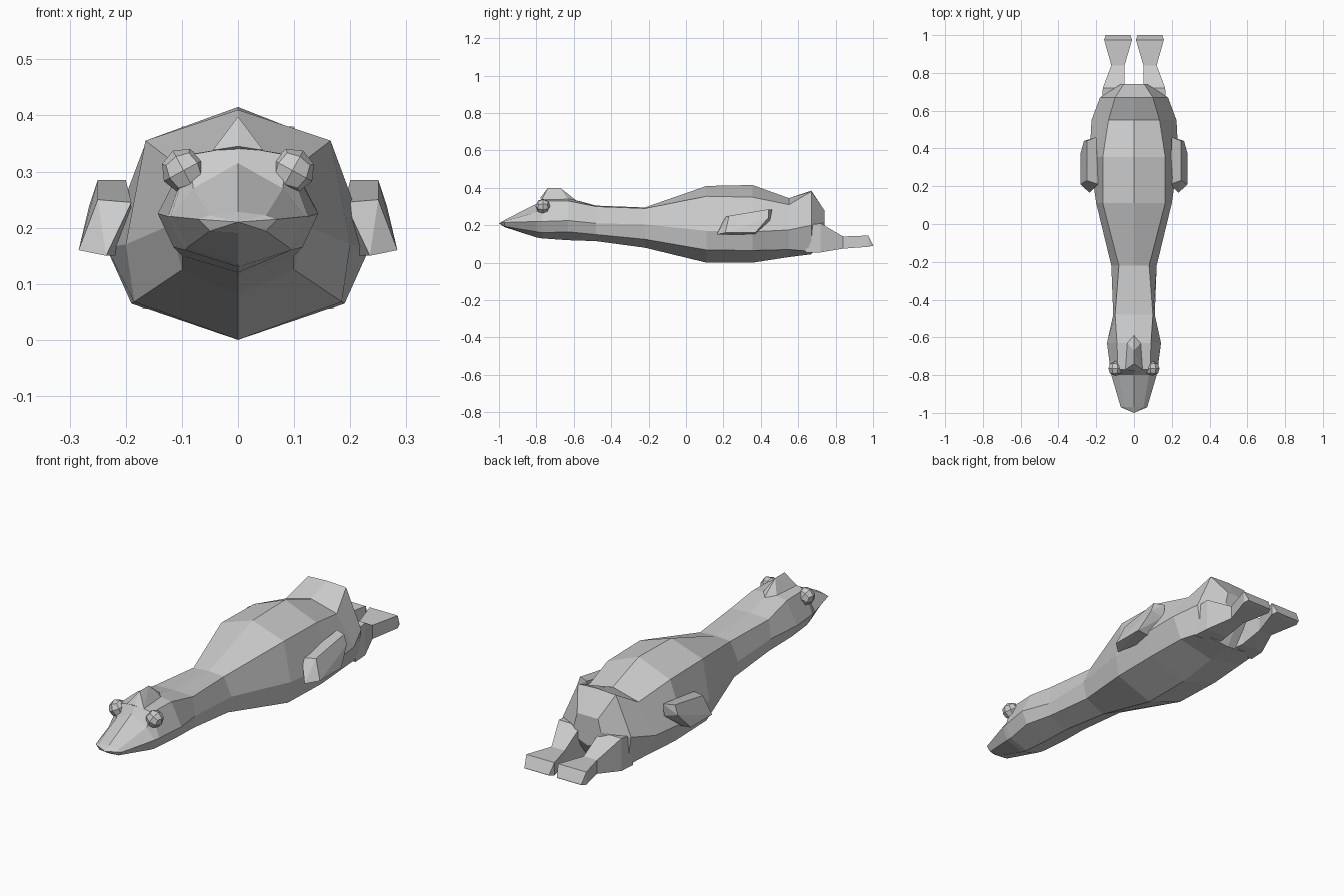
import bpy
import bmesh
from mathutils import Matrix, Vector

default_cube = bpy.data.objects.get("Cube")
if default_cube:
    bpy.data.objects.remove(default_cube, do_unlink=True)

# One plain grey for the whole bird
grey = bpy.data.materials.new("plain grey")
grey.use_nodes = True
grey_value = (0.6, 0.6, 0.6, 1)
grey.diffuse_color = grey_value
grey.node_tree.nodes["Principled BSDF"].inputs["Base Color"].default_value = grey_value


def finish(name, mesh_builder, mirrored=False):
    """Turn a bmesh into a flat shaded object, optionally mirrored across x."""
    bmesh.ops.recalc_face_normals(mesh_builder, faces=mesh_builder.faces)
    mesh = bpy.data.meshes.new(name)
    mesh_builder.to_mesh(mesh)
    mesh_builder.free()
    mesh.materials.append(grey)
    part = bpy.data.objects.new(name, mesh)
    bpy.context.collection.objects.link(part)
    if mirrored:
        mirror = part.modifiers.new("mirror", "MIRROR")
        mirror.use_axis[0] = True
        mirror.use_mirror_merge = False
    return part


def loft(rings, tip=None):
    """Skin closed rings of points; the first end may taper to a tip."""
    builder = bmesh.new()
    loops = [[builder.verts.new(point) for point in ring] for ring in rings]
    for near, far in zip(loops, loops[1:]):
        for i in range(len(near)):
            j = (i + 1) % len(near)
            builder.faces.new((near[i], near[j], far[j], far[i]))
    builder.faces.new(loops[-1])
    if tip:
        point = builder.verts.new(tip)
        first = loops[0]
        for i in range(len(first)):
            builder.faces.new((first[i], first[i - 1], point))
    else:
        builder.faces.new(loops[0])
    return builder


def hull(points):
    """Wrap a small set of points in a convex solid."""
    builder = bmesh.new()
    corners = [builder.verts.new(point) for point in points]
    bmesh.ops.convex_hull(builder, input=corners)
    bmesh.ops.dissolve_limit(builder, angle_limit=0.08,
                             verts=builder.verts, edges=builder.edges)
    return builder


def body_ring(y, top, upper_x, upper_z, side_x, side_z, lower_x, lower_z, bottom):
    """Eight sided cross-section, symmetric about the spine."""
    half = [(upper_x, upper_z), (side_x, side_z), (lower_x, lower_z)]
    outline = [(0, top)] + half + [(0, bottom)]
    outline += [(-x, z) for x, z in reversed(half)]
    return [Vector((x, y, z)) for x, z in outline]


# Body: beak, head, neck, trunk and raised tail
sections = [
    (-.97, .228, .05, .222, .07, .215, .05, .194, .19),
    (-.8, .315, .08, .27, .12, .22, .09, .165, .135),
    (-.77, .345, .085, .33, .125, .22, .095, .16, .13),
    (-.63, .345, .09, .33, .143, .225, .115, .165, .12),
    (-.48, .305, .1, .3, .11, .21, .1, .15, .115),
    (-.22, .295, .08, .29, .12, .205, .1, .125, .08),
    (.11, .41, .165, .355, .2, .17, .185, .068, 0),
    (.355, .415, .165, .35, .235, .165, .19, .065, 0),
    (.55, .345, .135, .31, .225, .175, .18, .07, .03),
    (.67, .385, .1, .38, .18, .2, .16, .06, .045),
    (.74, .28, .055, .28, .07, .22, .05, .16, .14),
]
finish("body", loft([body_ring(*section) for section in sections], tip=(0, -1, .21)))


# Legs trailing behind, flaring into flat feet
def leg_ring(y, inner, outer, bottom, top):
    return [(inner, y, bottom), (outer, y, bottom), (outer, y, top), (inner, y, top)]


leg_sections = [
    (.64, .04, .17, .055, .2),
    (.72, .05, .165, .055, .21),
    (.84, .05, .12, .075, .14),
    (.975, .01, .158, .085, .145),
    (1, .02, .15, .09, .095),
]
finish("legs", loft([leg_ring(*section) for section in leg_sections]), mirrored=True)

# Folded wings: an outer panel sunk into the flank
wing_outer = [(.284, .21, .16), (.25, .23, .25), (.25, .44, .285),
              (.265, .44, .24), (.284, .37, .16)]
wing_inner = [(.235, .165, .15), (.19, .21, .245), (.2, .46, .285),
              (.2, .45, .225), (.2, .37, .15)]
finish("wings", hull(wing_outer + wing_inner), mirrored=True)

# Crest ridge on the crown
crest_side = [(.045, -.77, .338), (.036, -.63, .338)]
crest_ridge = [(0, -.78, .345), (0, -.74, .398), (0, -.67, .398), (0, -.59, .335)]
finish("crest", hull(crest_ridge + crest_side + [(-x, y, z) for x, y, z in crest_side]))

# Faceted ball eyes: a subdivided cube pushed out to a sphere
eyes = bmesh.new()
bmesh.ops.create_cube(eyes, size=1)
bmesh.ops.subdivide_edges(eyes, edges=eyes.edges[:], cuts=1, use_grid_fill=True)
for vert in eyes.verts:
    vert.co = vert.co.normalized() * .04
bmesh.ops.rotate(eyes, verts=eyes.verts, matrix=Matrix.Rotation(.5, 3, "Y"))
bmesh.ops.translate(eyes, verts=eyes.verts, vec=(.097, -.765, .302))
finish("eyes", eyes, mirrored=True)
